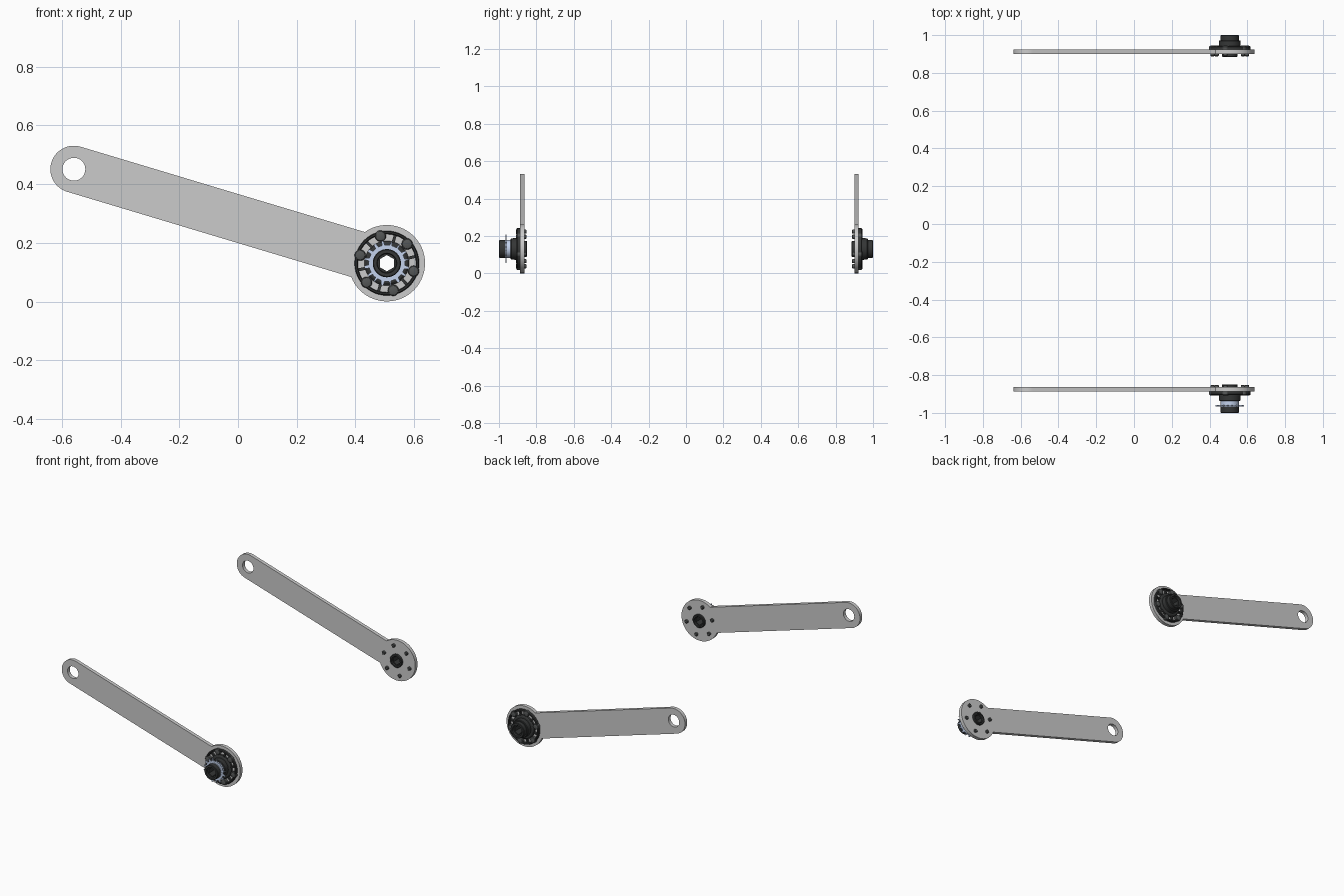
import bpy, bmesh
from math import sin, cos, pi, asin, atan2, hypot, radians

if "Cube" in bpy.data.objects:
    bpy.data.objects.remove(bpy.data.objects["Cube"])

CX, CZ = 0.507, 0.131                 # hub axis
EX, EZ = -0.559, 0.451                # centre of the small arm end
ARM = atan2(EZ - CZ, EX - CX)
LEN = hypot(EX - CX, EZ - CZ)
THICK = 0.023


def material(name, c):
    m = bpy.data.materials.new(name)
    m.diffuse_color = (*c, 1)
    m.use_nodes = True
    m.node_tree.nodes["Principled BSDF"].inputs["Base Color"].default_value = m.diffuse_color
    return m


dark = material("dark_metal", (0.035, 0.037, 0.037))
bolt_mat = material("bolt_metal", (0.09, 0.095, 0.095))
blue = material("pale_blue_metal", (0.55, 0.65, 0.85))


def smooth(ob):
    bpy.ops.object.select_all(action='DESELECT')
    ob.select_set(True)
    bpy.context.view_layer.objects.active = ob
    bpy.ops.object.shade_smooth_by_angle(angle=radians(30))


def finish(name, bm, mat):
    bmesh.ops.remove_doubles(bm, verts=bm.verts, dist=1e-5)
    bmesh.ops.recalc_face_normals(bm, faces=bm.faces)
    me = bpy.data.meshes.new(name)
    bm.to_mesh(me)
    bm.free()
    ob = bpy.data.objects.new(name, me)
    bpy.context.collection.objects.link(ob)
    me.materials.append(mat)
    smooth(ob)
    return ob


def lathe(bm, profile, y, n=48, cx=CX, cz=CZ, closed=True):
    """Sweep (height, radius) around a y axis; a radius may be a function of the angle."""
    rings = []
    for h, r in profile:
        ring = []
        for i in range(n):
            a = 2 * pi * i / n
            rr = r(a) if callable(r) else r
            ring.append(bm.verts.new((cx + rr * cos(a), y(h), cz + rr * sin(a))))
        rings.append(ring)
    for k in range(len(rings) if closed else len(rings) - 1):
        p, q = rings[k], rings[(k + 1) % len(rings)]
        for i in range(n):
            j = (i + 1) % n
            bm.faces.new((p[i], p[j], q[j], q[i]))


def hex_bore(a):
    return 0.024 / cos((a + pi / 6) % (pi / 3) - pi / 6)


def teeth(a):
    f = (a * 16 / (2 * pi)) % 1
    return 0.077 if 0.3 < f < 0.6 else 0.062


def arc(cx, r, a0, a1, n):
    return [(cx + r * cos(a0 + (a1 - a0) * i / n), r * sin(a0 + (a1 - a0) * i / n))
            for i in range(n + 1)]


def plate(name, ymid):
    # round disc, straight arm and round end, with two holes
    w = 0.08
    a0 = asin(w / 0.13)
    outline = arc(0, 0.13, a0, 2 * pi - a0, 64) + arc(LEN, w, -pi / 2, pi / 2, 32)
    holes = [arc(0, 0.042, 0, 2 * pi, 48)[:-1], arc(LEN, 0.039, 0, 2 * pi, 40)[:-1]]
    cu = bpy.data.curves.new(name, 'CURVE')
    cu.dimensions = '2D'
    cu.fill_mode = 'BOTH'
    cu.extrude = THICK / 2
    for pts in [outline] + holes:
        sp = cu.splines.new('POLY')
        sp.points.add(len(pts) - 1)
        for p, (u, v) in zip(sp.points, pts):
            p.co = (u * cos(ARM) - v * sin(ARM), u * sin(ARM) + v * cos(ARM), 0, 1)
        sp.use_cyclic_u = True
    ob = bpy.data.objects.new(name, cu)
    bpy.context.collection.objects.link(ob)
    ob.location = (CX, ymid, CZ)
    ob.rotation_euler = (pi / 2, 0, 0)
    bpy.ops.object.select_all(action='DESELECT')
    ob.select_set(True)
    bpy.context.view_layer.objects.active = ob
    bpy.ops.object.convert(target='MESH')
    smooth(bpy.context.view_layer.objects.active)


def side(tag, base, d, front):
    def y(h):
        return base + d * h

    plate(tag + "_arm_plate", y(-THICK / 2))

    # stepped hub with hexagonal bore
    prof = [(-0.038, 0.039), (-0.035, 0.042), (0, 0.042), (0, 0.076), (0.012, 0.076),
            (0.018, 0.068), (0.019, 0.058)]
    if front:
        prof += [(0.047, 0.057), (0.05, 0.054), (0.05, 0.044), (0.082, 0.044),
                 (0.082, 0.048), (0.110, 0.048), (0.113, 0.045)]
    else:
        prof += [(0.046, 0.057), (0.049, 0.054), (0.049, 0.048), (0.074, 0.048),
                 (0.077, 0.045)]
    end = prof[-1][0]
    prof += [(end, 0.034), (end - 0.012, 0.032), (end - 0.012, hex_bore),
             (-0.026, hex_bore), (-0.026, 0.030), (-0.038, 0.030)]
    bm = bmesh.new()
    lathe(bm, prof, y)
    finish(tag + "_hub", bm, dark)

    # flange: rim, spokes and bolt bosses
    bm = bmesh.new()
    lathe(bm, [(0, 0.099), (0.014, 0.099), (0.018, 0.102), (0.018, 0.107),
               (0.014, 0.110), (0, 0.110)], y)
    for k in range(12):
        a = ARM + k * pi / 6
        hw = 0.005
        q = []
        for h in (0, 0.014):
            for r, t in ((0.07, -hw), (0.101, -hw), (0.101, hw), (0.07, hw)):
                q.append(bm.verts.new((CX + r * cos(a) - t * sin(a), y(h),
                                       CZ + r * sin(a) + t * cos(a))))
        bm.faces.new(q[:4])
        bm.faces.new(q[4:])
        for i in range(4):
            j = (i + 1) % 4
            bm.faces.new((q[i], q[j], q[4 + j], q[4 + i]))
    finish(tag + "_flange", bm, dark)

    # bolts with heads outside and stud ends inside
    bm = bmesh.new()
    for k in range(6):
        a = ARM + k * pi / 3
        lathe(bm, [(-0.035, 0), (-0.035, 0.008), (-0.032, 0.011), (-0.02, 0.011),
                   (0, 0.019), (0.015, 0.019), (0.019, 0.016), (0.021, 0.010), (0.021, 0)],
              y, 20, CX + 0.095 * cos(a), CZ + 0.095 * sin(a), False)
    finish(tag + "_bolts", bm, bolt_mat)

    if front:
        # pale spacer sleeve and toothed sprocket
        bm = bmesh.new()
        lathe(bm, [(0.05, 0.043), (0.05, 0.049), (0.082, 0.049), (0.082, 0.043)], y)
        finish("spacer_sleeve", bm, blue)
        bm = bmesh.new()
        lathe(bm, [(0.072, 0.045), (0.072, teeth), (0.078, teeth), (0.078, 0.045)], y, 160)
        finish("sprocket", bm, blue)


side("front", -0.887, -1, True)
side("rear", 0.923, 1, False)
